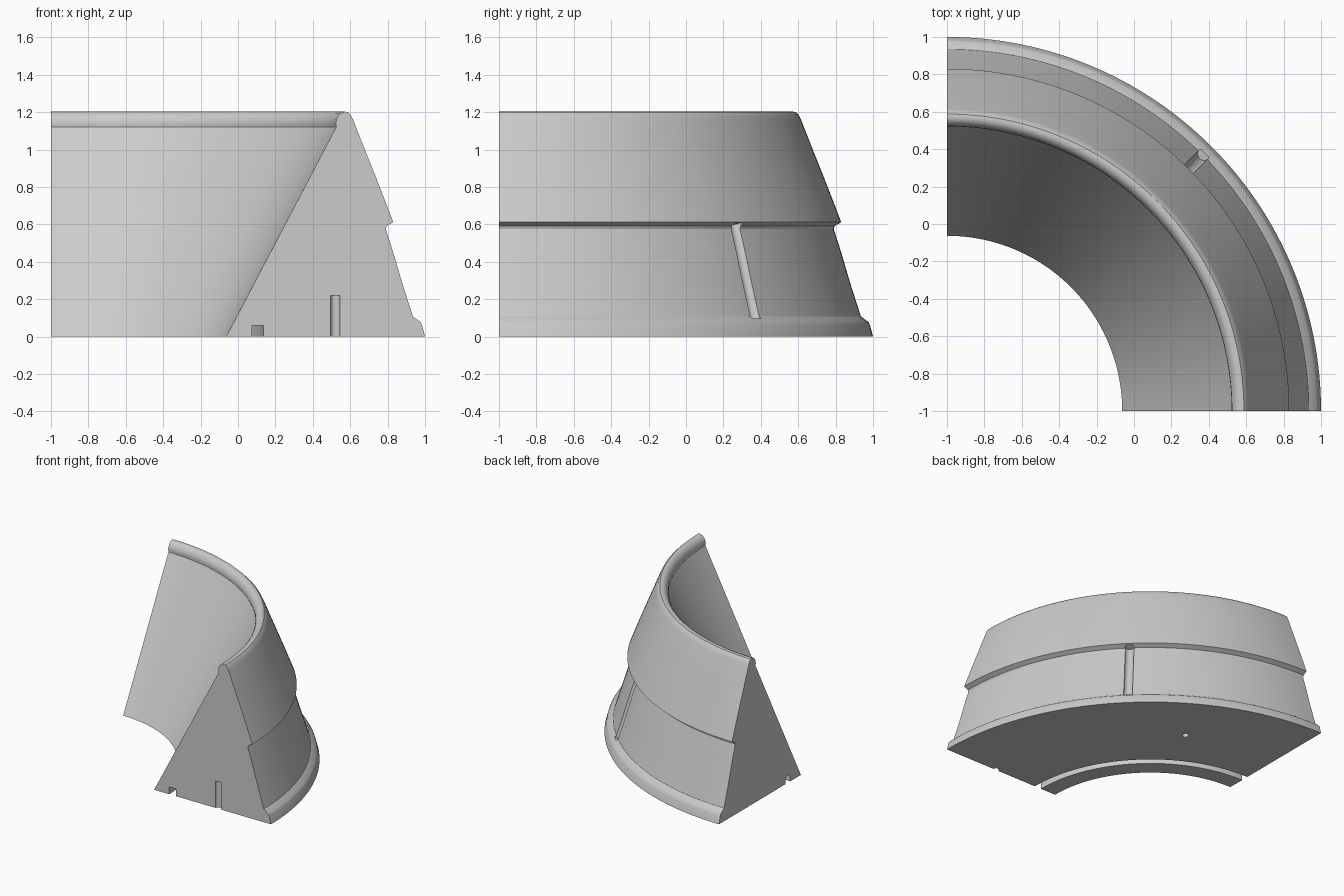
import bpy, bmesh, math
from mathutils import Vector

cube = bpy.data.objects.get("Cube")
if cube:
    bpy.data.objects.remove(cube, do_unlink=True)

AXIS = Vector((-1, -1, 0))   # centre of the quarter ring
STEPS = 64

grey = bpy.data.materials.new("plain grey")
grey.use_nodes = True
colour = (0.6, 0.6, 0.6, 1)
grey.diffuse_color = colour
grey.node_tree.nodes["Principled BSDF"].inputs["Base Color"].default_value = colour


def polar(radius, degrees, z):
    a = math.radians(degrees)
    return AXIS + Vector((radius * math.cos(a), radius * math.sin(a), z))


def add_object(name, bm):
    bmesh.ops.recalc_face_normals(bm, faces=bm.faces[:])
    mesh = bpy.data.meshes.new(name)
    bm.to_mesh(mesh)
    bm.free()
    mesh.materials.append(grey)
    obj = bpy.data.objects.new(name, mesh)
    bpy.context.collection.objects.link(obj)
    return obj


def rod(name, start, end, radius):
    """Closed cylinder between two points."""
    bm = bmesh.new()
    bmesh.ops.create_cone(bm, cap_ends=True, segments=24,
                          radius1=radius, radius2=radius, depth=(end - start).length)
    turn = (end - start).to_track_quat('Z', 'Y').to_matrix().to_4x4()
    bm.transform(turn)
    bmesh.ops.translate(bm, verts=bm.verts[:], vec=(start + end) / 2)
    return add_object(name, bm)


# Cross-section as (radius, height): sloped inner wall, rounded rim,
# undercut ledge, flared foot and a square groove in the base
profile = [
    (0.937, 0), (1.525, 1.12), (1.522, 1.14), (1.525, 1.16), (1.535, 1.18),
    (1.55, 1.196), (1.57, 1.203), (1.588, 1.2), (1.602, 1.187), (1.615, 1.16),
    (1.67, 1.02), (1.73, 0.87), (1.785, 0.73), (1.83, 0.612), (1.795, 0.592),
    (1.79, 0.575), (1.83, 0.45), (1.88, 0.28), (1.935, 0.108), (1.975, 0.078),
    (1.983, 0.065), (2, 0), (1.135, 0), (1.135, 0.06), (1.075, 0.06), (1.075, 0),
]

# Quarter ring body
bm = bmesh.new()
rings = [[bm.verts.new(polar(r, 90 * i / STEPS, z)) for r, z in profile]
         for i in range(STEPS + 1)]
for a, b in zip(rings, rings[1:]):
    for j in range(len(profile)):
        k = (j + 1) % len(profile)
        bm.faces.new((a[j], a[k], b[k], b[j]))
bm.faces.new(rings[0])
bm.faces.new(rings[-1])
body = add_object("curved_wall_segment", bm)

# Dowel holes in the base and the slanted drain channel on the outside
cutters = [rod("dowel_hole_cutter", polar(1.52, angle, -0.1),
               polar(1.52, angle, 0.22), 0.025) for angle in (0, 60)]
cutters.append(rod("drain_channel_cutter", polar(1.942, 45, 0.095),
                   polar(1.79, 45, 0.608), 0.034))

bpy.context.view_layer.objects.active = body
for cutter in cutters:
    cut = body.modifiers.new(cutter.name, 'BOOLEAN')
    cut.operation = 'DIFFERENCE'
    cut.solver = 'EXACT'
    cut.object = cutter
    bpy.ops.object.modifier_apply(modifier=cut.name)
    bpy.data.objects.remove(cutter, do_unlink=True)

# Smooth curves with crisp edges
bpy.ops.object.select_all(action='DESELECT')
body.select_set(True)
bpy.ops.object.shade_smooth_by_angle(angle=math.radians(30))
